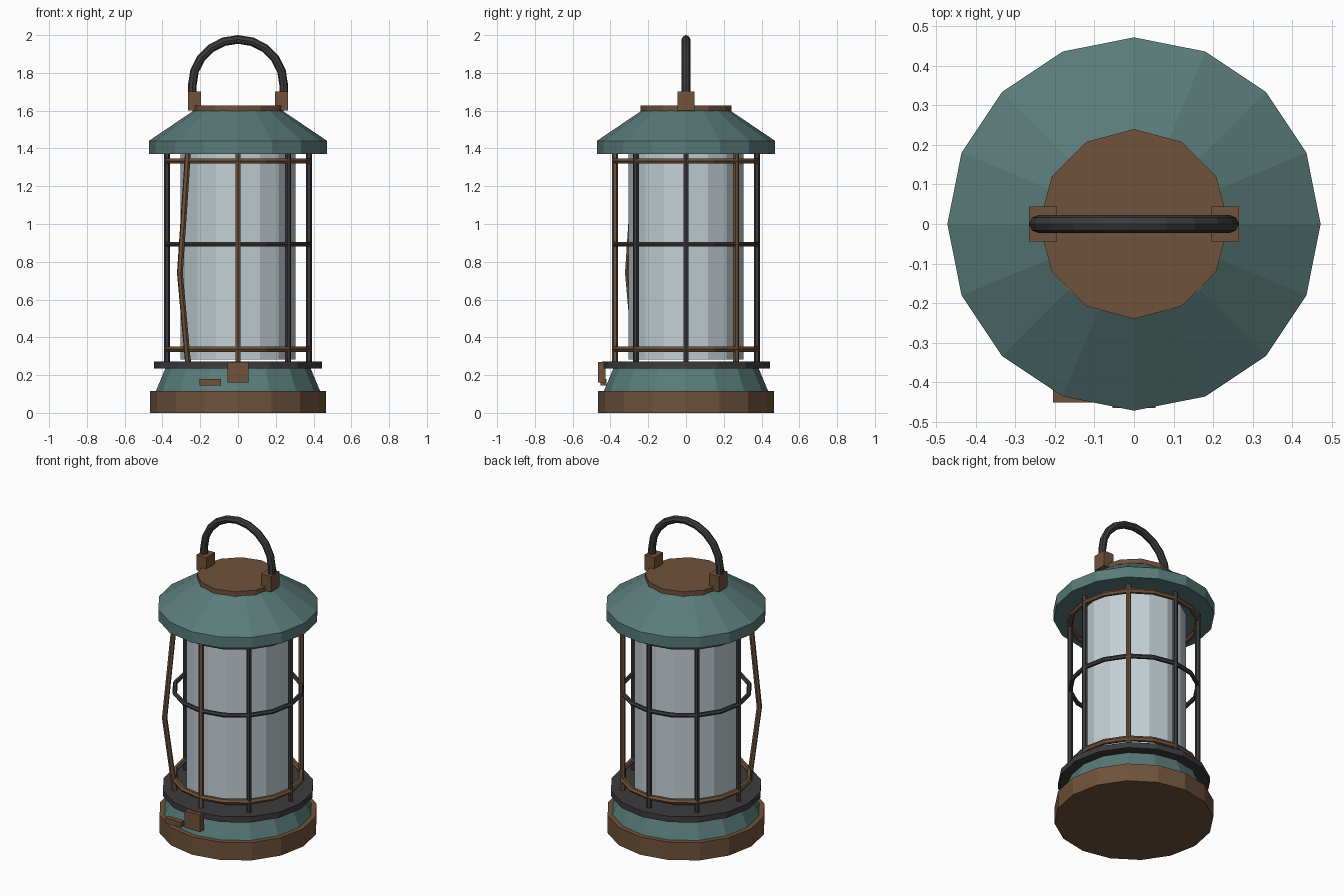
import bpy
import bmesh
from math import sin, cos, pi, radians
from mathutils import Vector

cube = bpy.data.objects.get("Cube")
if cube:
    bpy.data.objects.remove(cube, do_unlink=True)


def material(name, rgb):
    m = bpy.data.materials.new(name)
    m.use_nodes = True
    m.diffuse_color = (*rgb, 1)
    m.node_tree.nodes["Principled BSDF"].inputs["Base Color"].default_value = (*rgb, 1)
    return m


teal = material("teal_paint", (0.10, 0.20, 0.19))
rust = material("rusty_brown", (0.16, 0.085, 0.043))
iron = material("dark_iron", (0.045, 0.045, 0.048))
glass = material("pale_glass", (0.55, 0.63, 0.67))


def finish(bm, name, mat):
    bmesh.ops.recalc_face_normals(bm, faces=bm.faces)
    mesh = bpy.data.meshes.new(name)
    bm.to_mesh(mesh)
    bm.free()
    mesh.materials.append(mat)
    obj = bpy.data.objects.new(name, mesh)
    bpy.context.collection.objects.link(obj)
    return obj


def bridge(bm, a, b):
    n = len(a)
    for i in range(n):
        bm.faces.new((a[i], a[(i + 1) % n], b[(i + 1) % n], b[i]))


def lathe(name, profile, mat, sides=16):
    """Closed turned solid from (radius, height) pairs."""
    bm = bmesh.new()
    rings = [[bm.verts.new((r * cos(2 * pi * i / sides), r * sin(2 * pi * i / sides), z))
              for i in range(sides)] for r, z in profile]
    for a, b in zip(rings, rings[1:]):
        bridge(bm, a, b)
    bm.faces.new(rings[0])
    bm.faces.new(rings[-1])
    return finish(bm, name, mat)


def tube(name, path, radius, mat, sides=6, side_axis=(0, 1, 0), closed=False):
    """Faceted tube swept along a path."""
    bm = bmesh.new()
    pts = [Vector(p) for p in path]
    n = len(pts)
    rings = []
    for i, p in enumerate(pts):
        before = pts[i - 1] if closed or i else p
        after = pts[(i + 1) % n] if closed or i < n - 1 else p
        along = (after - before).normalized()
        u = along.cross(Vector(side_axis)).normalized()
        v = along.cross(u)
        rings.append([bm.verts.new(p + radius * (u * cos(2 * pi * k / sides)
                                                 + v * sin(2 * pi * k / sides)))
                      for k in range(sides)])
    for a, b in zip(rings, rings[1:]):
        bridge(bm, a, b)
    if closed:
        bridge(bm, rings[-1], rings[0])
    else:
        bm.faces.new(rings[0])
        bm.faces.new(rings[-1])
    return finish(bm, name, mat)


def box(name, low, high, mat):
    bm = bmesh.new()
    bmesh.ops.create_cube(bm, size=1)
    low, high = Vector(low), Vector(high)
    for v in bm.verts:
        v.co = (low + high) / 2 + v.co * (high - low)
    return finish(bm, name, mat)


# Base, body and glass
lathe("base_foot", [(0.465, 0), (0.465, 0.115)], rust)
lathe("lower_body", [(0.435, 0.115), (0.385, 0.235)], teal)
lathe("collar", [(0.445, 0.235), (0.445, 0.272)], iron)
lathe("glass_chimney", [(0.305, 0.283), (0.305, 1.38)], glass)

# Roof and cap
lathe("roof", [(0.472, 1.37), (0.472, 1.44), (0.235, 1.6)], teal)
lathe("roof_cap", [(0.24, 1.598), (0.24, 1.628)], rust, 12)

# Cage bars, one of them bent outward
CAGE = 0.375
rusty_bars = (1, 5, 6)
for i in range(8):
    a = i * pi / 4
    out = Vector((cos(a), sin(a), 0))
    bulges = [(CAGE, 0.27), (CAGE, 1.375)]
    if i == 5:
        bulges.insert(1, (0.435, 0.74))
    tube(f"cage_bar_{i + 1}", [out * r + Vector((0, 0, z)) for r, z in bulges], 0.016,
         rust if i in rusty_bars else iron, side_axis=(-sin(a), cos(a), 0))

# Cage hoops
for name, z, thick, mat in (("lower_hoop", 0.337, 0.017, rust),
                            ("middle_hoop", 0.893, 0.014, iron),
                            ("upper_hoop", 1.333, 0.016, rust)):
    tube(name, [(CAGE * cos(i * pi / 8), CAGE * sin(i * pi / 8), z) for i in range(16)],
         thick, mat, side_axis=(0, 0, 1), closed=True)

# Carrying handle and its mounts
for name, s in (("left", 1), ("right", -1)):
    box(f"{name}_handle_mount", (s * 0.23 - 0.035, -0.044, 1.602),
        (s * 0.23 + 0.035, 0.044, 1.702), rust)
arc = [(0.242 * cos(radians(18 * i)), 0, 1.735 + 0.242 * sin(radians(18 * i))) for i in range(11)]
tube("carry_handle", [(0.242, 0, 1.695)] + arc + [(-0.242, 0, 1.695)], 0.023, iron, 8)

# Front latch and lever
box("latch_plate", (-0.055, -0.465, 0.16), (0.055, -0.425, 0.27), rust)
box("latch_lever", (-0.205, -0.452, 0.145), (-0.09, -0.42, 0.18), rust)
